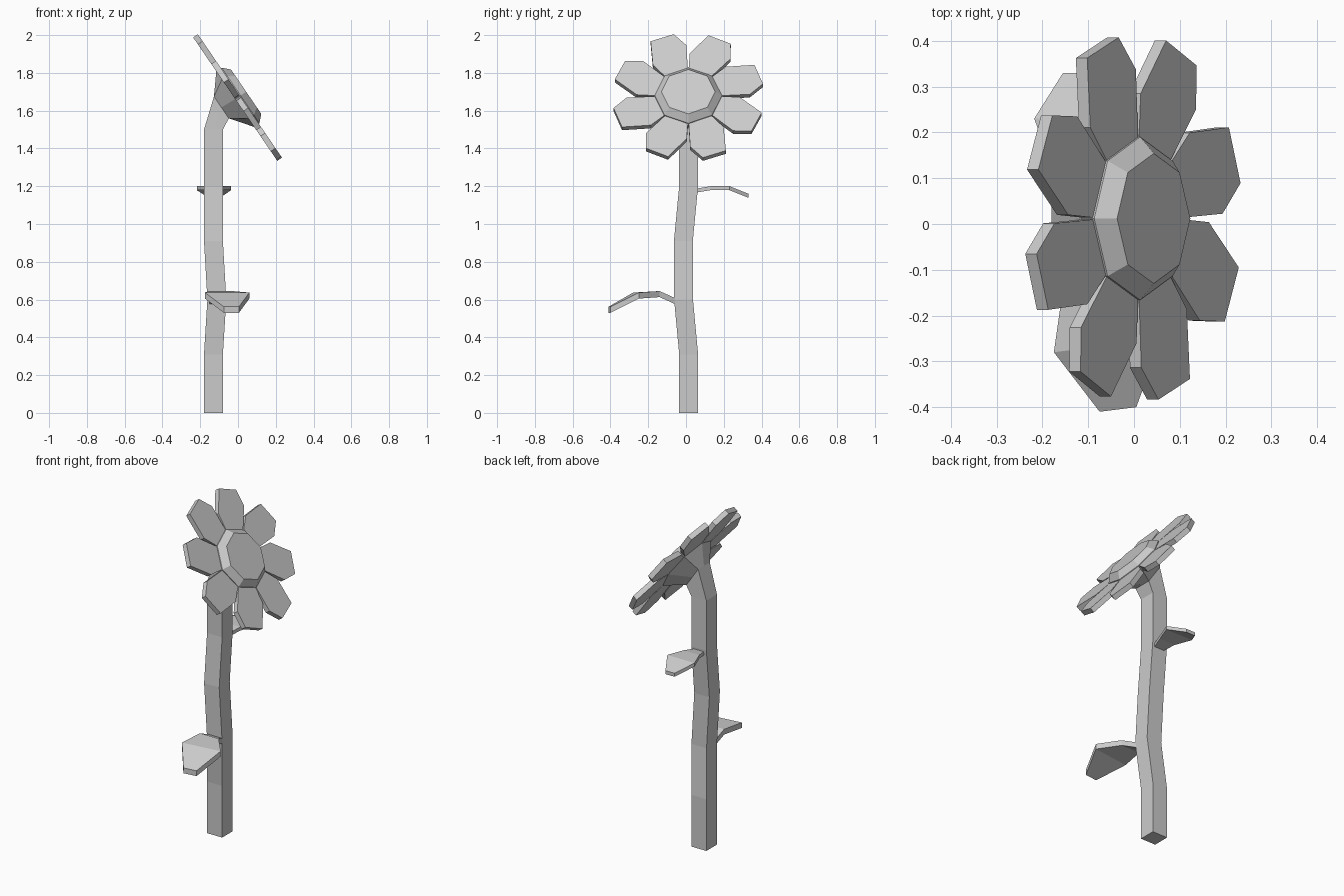
import bpy, bmesh, math
from mathutils import Vector

if "Cube" in bpy.data.objects:
    bpy.data.objects.remove(bpy.data.objects["Cube"])

# Tilted frame of the flower head: side, up-slope, normal
N = Vector((0.826, 0, 0.563))
U = Vector((-0.563, 0, 0.826))
S = Vector((0, 1, 0))
C = Vector((0.01, 0.012, 1.678))


def head(p, v, n=0.0):
    return C + S * p + U * v + N * n


def loft(name, rings):
    """Skin a list of equal-length closed rings and cap both ends."""
    bm = bmesh.new()
    vs = [[bm.verts.new(p) for p in r] for r in rings]
    for a, b in zip(vs, vs[1:]):
        k = len(a)
        for i in range(k):
            j = (i + 1) % k
            bm.faces.new((a[i], a[j], b[j], b[i]))
    bm.faces.new(vs[0][::-1])
    bm.faces.new(vs[-1])
    bmesh.ops.recalc_face_normals(bm, faces=bm.faces)
    me = bpy.data.meshes.new(name)
    bm.to_mesh(me)
    bm.free()
    ob = bpy.data.objects.new(name, me)
    bpy.context.collection.objects.link(ob)
    return ob


ANG = [k * math.pi / 4 for k in range(8)]


def octagon(r, n):
    return [head(r * math.sin(a), r * math.cos(a), n) for a in ANG]


def square(center, up, hu, hs):
    """Square ring with edge midpoints, so it can blend into an octagon."""
    pts = []
    for a in ANG:
        c, s = math.cos(a), math.sin(a)
        m = max(abs(c), abs(s))
        pts.append(Vector(center) + up * (hu * c / m) + S * (hs * s / m))
    return pts


# Stem flaring into the back of the head
path = [(-0.13, 0.014, 0), (-0.13, 0.014, 0.31), (-0.112, -0.013, 0.6),
        (-0.13, -0.014, 0.91), (-0.13, 0.014, 1.2), (-0.13, 0.014, 1.5)]
rings = [square(p, Vector((-1, 0, 0)), 0.05, 0.05) for p in path]
rings.append(square((-0.088, 0.012, 1.617), U, 0.07, 0.055))
rings.append(octagon(0.178, -0.03))
loft("stem", rings)

# Flower centre with bevelled rim
loft("flower_centre", [octagon(0.178, -0.03), octagon(0.178, 0.004),
                       octagon(0.142, 0.04)])

# Eight petals
outline = [(0.165, -0.066), (0.255, -0.097), (0.4, -0.05),
           (0.395, 0.08), (0.305, 0.115), (0.165, 0.066)]
for k in range(8):
    t = math.radians(22.5 + 45 * k)
    c, s = math.cos(t), math.sin(t)
    flat = [(a * s + p * c, a * c - p * s) for a, p in outline]
    loft(f"petal_{k + 1}", [[head(p, v, n) for p, v in flat]
                            for n in (-0.03, 0.0)])


# Leaves: cross sections given as (x left, x right, y left, y right, z)
def leaf(name, sections, thick):
    loft(name, [[(x0, y0, z), (x1, y1, z), (x1, y1, z - thick), (x0, y0, z - thick)]
                for x0, x1, y0, y1, z in sections])


leaf("lower_leaf", [(-0.15, -0.07, -0.04, -0.04, 0.6),
                    (-0.155, -0.03, -0.14, -0.14, 0.645),
                    (-0.175, 0.06, -0.28, -0.25, 0.637),
                    (-0.075, 0.005, -0.41, -0.4, 0.562)], 0.032)
leaf("upper_leaf", [(-0.155, -0.1, 0.04, 0.04, 1.185),
                    (-0.18, -0.075, 0.13, 0.13, 1.2),
                    (-0.218, -0.037, 0.23, 0.23, 1.2),
                    (-0.155, -0.095, 0.33, 0.33, 1.16)], 0.021)
